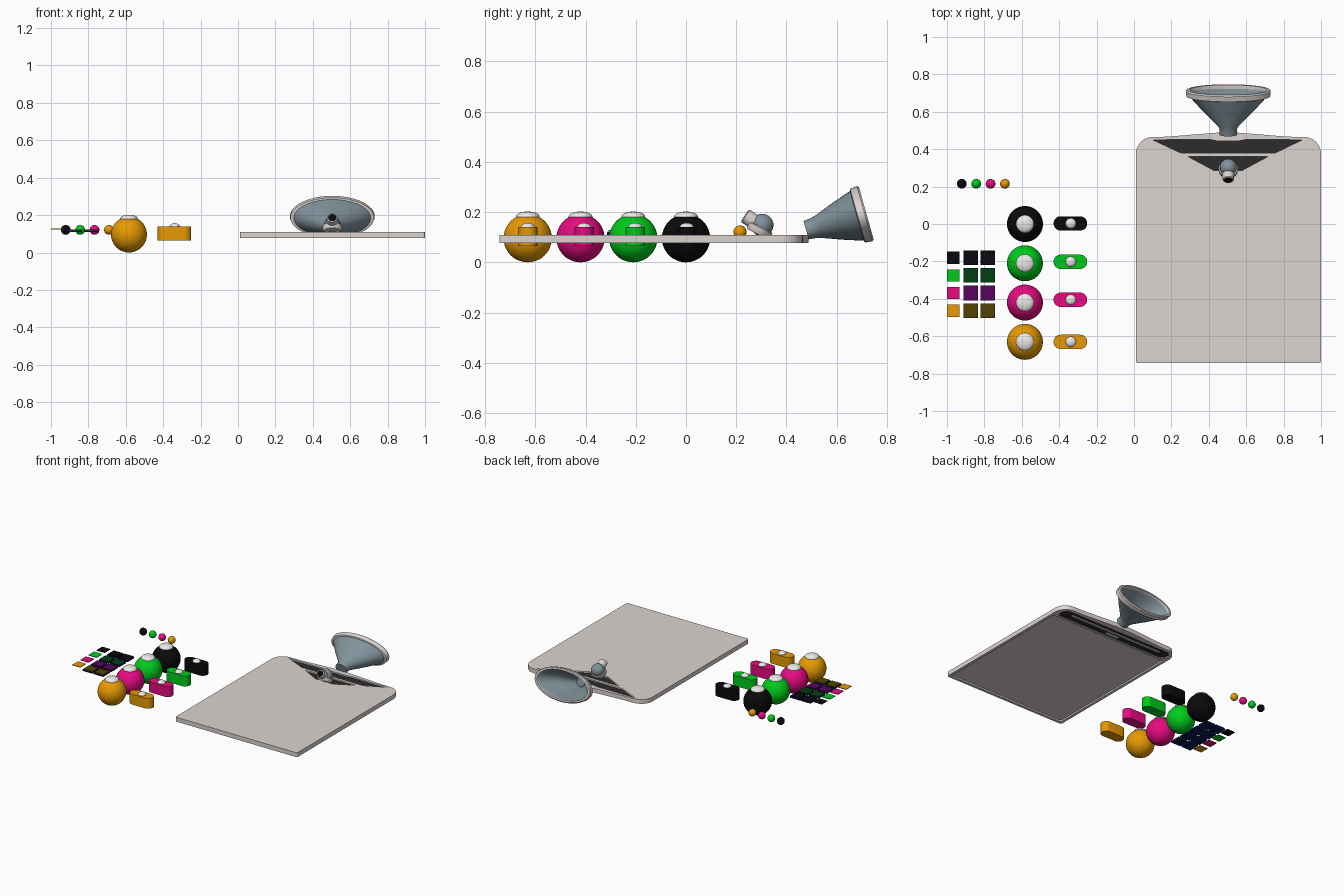
import bpy, bmesh
from math import sin, cos, pi, radians
from mathutils import Vector

if "Cube" in bpy.data.objects:
    bpy.data.objects.remove(bpy.data.objects["Cube"])

MATS = {}
PALETTE = {
    "shell": (0.72, 0.66, 0.64), "cap": (0.85, 0.83, 0.81), "steel": (0.22, 0.29, 0.33),
    "black": (0.003, 0.003, 0.004), "green": (0.0, 0.60, 0.012), "magenta": (0.80, 0.003, 0.22),
    "orange": (0.80, 0.32, 0.001), "dark_green": (0.001, 0.05, 0.006), "purple": (0.10, 0.001, 0.11),
    "brown": (0.085, 0.055, 0.001), "navy": (0.002, 0.008, 0.08), "slot": (0.025, 0.025, 0.025),
}


def finish(name, bm, color=None, smooth=True):
    bmesh.ops.recalc_face_normals(bm, faces=bm.faces[:])
    me = bpy.data.meshes.new(name)
    bm.to_mesh(me)
    bm.free()
    ob = bpy.data.objects.new(name, me)
    bpy.context.collection.objects.link(ob)
    if color:
        if color not in MATS:
            MATS[color] = bpy.data.materials.new(color)
            MATS[color].diffuse_color = (*PALETTE[color], 1)
        me.materials.append(MATS[color])
    if smooth:
        bpy.ops.object.select_all(action='DESELECT')
        ob.select_set(True)
        bpy.context.view_layer.objects.active = ob
        bpy.ops.object.shade_smooth_by_angle(angle=radians(35))
    return ob


def prism(name, pts, z0, z1, color=None, smooth=False):
    bm = bmesh.new()
    lo = [bm.verts.new((x, y, z0)) for x, y in pts]
    hi = [bm.verts.new((x, y, z1)) for x, y in pts]
    bm.faces.new(lo)
    bm.faces.new(hi)
    n = len(pts)
    for i in range(n):
        j = (i + 1) % n
        bm.faces.new((lo[i], lo[j], hi[j], hi[i]))
    return finish(name, bm, color, smooth)


def rounded(x0, x1, y0, y1, r_front, r_back, n=10):
    pts = []
    for cx, cy, r, a in ((x1, y1, r_back, 0), (x0, y1, r_back, 90),
                         (x0, y0, r_front, 180), (x1, y0, r_front, 270)):
        ox = cx - r if cx == x1 else cx + r
        oy = cy - r if cy == y1 else cy + r
        for i in range(n + 1):
            t = radians(a + 90 * i / n)
            pts.append((ox + r * cos(t), oy + r * sin(t)))
    return pts


def loft(name, origin, tilt, rings, color, closed=False, n=48):
    """Elliptical rings (t, rx, rv) along an axis tilted up from +y by `tilt` degrees."""
    t = radians(tilt)
    u, v, o = Vector((0, cos(t), sin(t))), Vector((0, -sin(t), cos(t))), Vector(origin)
    bm = bmesh.new()
    loops = [[bm.verts.new(o + u * d + Vector((rx * cos(2 * pi * i / n), 0, 0)) + v * rv * sin(2 * pi * i / n))
              for i in range(n)] for d, rx, rv in rings]
    pairs = list(zip(loops, loops[1:])) + ([(loops[-1], loops[0])] if closed else [])
    for a, b in pairs:
        for i in range(n):
            j = (i + 1) % n
            bm.faces.new((a[i], a[j], b[j], b[i]))
    if not closed:
        bm.faces.new(loops[0])
        bm.faces.new(loops[-1])
    return finish(name, bm, color)


def ball(name, pos, r, color, seg=40):
    bm = bmesh.new()
    bmesh.ops.create_uvsphere(bm, u_segments=seg, v_segments=seg // 2, radius=r)
    bmesh.ops.translate(bm, verts=bm.verts[:], vec=pos)
    return finish(name, bm, color)


def cap(name, x, y, z, r, h):
    rings = [(-0.012, r, r), (0, r, r)] + [(h * sin(a), r * cos(a), r * cos(a))
                                         for a in (0.35, 0.7, 1.05, 1.35)]
    return loft(name, (x, y, z), 90, rings, "cap", n=32)


def cut(target, pts, z0, z1):
    cutter = prism("cutter", pts, z0, z1)
    cutter.hide_render = True
    mod = target.modifiers.new("recess", 'BOOLEAN')
    mod.object, mod.solver = cutter, 'EXACT'
    bpy.context.view_layer.objects.active = target
    bpy.ops.object.modifier_apply(modifier=mod.name)
    bpy.data.objects.remove(cutter)


# Board with a slightly peaked back edge
CX = 0.504
outline = rounded(0.01, 1.0, -0.743, 0.465, 0.012, 0.09)
outline[11:11] = [(0.82, 0.467), (0.56, 0.488), (0.44, 0.488), (0.18, 0.467)]
board = prism("board", outline, 0.077, 0.109, "shell")

# Recessed dark openings on top, split by a crossbar
upper = [(0.10, 0.45), (0.25, 0.38), (0.755, 0.38), (0.90, 0.45), (0.60, 0.452),
         (0.565, 0.445), (0.44, 0.445), (0.405, 0.452)]
lower = [(0.29, 0.36), (0.43, 0.285), (0.575, 0.285), (0.715, 0.36)]
for name, pts in (("upper_opening", upper), ("lower_opening", lower)):
    cut(board, pts, 0.098, 0.13)
    prism(name, pts, 0.096, 0.0995, "slot")

# Hollow underside and long dark slot
cut(board, rounded(0.03, 0.98, -0.723, 0.335, 0.01, 0.01), 0.05, 0.088)
slot = rounded(0.045, 0.965, 0.35, 0.445, 0.04, 0.047)
cut(board, slot, 0.05, 0.083)
prism("underside_slot", slot, 0.0815, 0.085, "slot")
prism("slot_strip", rounded(0.12, 0.88, 0.4, 0.415, 0.005, 0.005), 0.078, 0.083, "shell")
prism("slot_latch", rounded(0.45, 0.555, 0.365, 0.385, 0.005, 0.005), 0.078, 0.083, "shell")

# Oval horn with neck and rim
base = (CX, 0.478, 0.128)
loft("horn", base, 15.7, [(0, .046, .038), (.03, .046, .041), (.05, .056, .046), (.13, .135, .076),
     (.22, .214, .106), (.235, .204, .098), (.13, .122, .064), (.05, .044, .035), (.02, .034, .03)], "steel")
loft("horn_rim", base, 15.7, [(.210, .215, .105), (.213, .224, .111), (.242, .227, .114),
     (.249, .221, .108), (.249, .206, .097), (.210, .200, .094)], "shell", closed=True)

# Small swivel nozzle in a tilted collar
ball("nozzle_ball", (CX, 0.303, 0.148), 0.045, "steel")
loft("nozzle_collar", (CX, 0.292, 0.128), 63,
     [(-.018, .044, .044), (-.008, .051, .051), (.010, .053, .053), (.014, .05, .05), (.014, .04, .04)],
     "shell", n=32)
loft("nozzle_tube", (CX, 0.30, 0.142), 146, [(0, .03, .03), (.075, .03, .03), (.079, .027, .027),
     (.079, .022, .022), (.06, .022, .022)], "shell", n=32)
loft("nozzle_hole", (CX, 0.30, 0.142), 146, [(.058, .0225, .0225), (.080, .0225, .0225)], "black", n=32)

# Four colour sets: large ball, pill box, bead and swatches
sets = [("black", "black"), ("green", "dark_green"), ("magenta", "purple"), ("orange", "brown")]
for i, (color, dark) in enumerate(sets):
    y = -0.21 * i
    ball(color + "_ball", (-0.583, y, 0.096), 0.096, color, 48)
    cap(color + "_ball_cap", -0.583, y, 0.184, 0.047, 0.018)
    py = (0.003, -0.202, -0.405, -0.63)[i]
    prism(color + "_pill_box", rounded(-0.43, -0.25, py - .038, py + .038, .0375, .0375),
          0.064, 0.14, color, True)
    cap(color + "_pill_button", -0.338, py, 0.14, 0.028, 0.017)
    ball(color + "_bead", (-0.921 + 0.077 * i, 0.215, 0.121), 0.026, color, 24)
    sy = -0.181 - 0.094 * i

    def square(x, h):
        return [(x - h, sy - h), (x + h, sy - h), (x + h, sy + h), (x - h, sy + h)]
    prism(color + "_swatch", square(-0.967, 0.033), 0.124, 0.128, color)
    for k, x in enumerate((-0.872, -0.783)):
        prism(f"{color}_tile_base_{k}", square(x, 0.039), 0.109, 0.119, "navy")
        prism(f"{color}_tile_{k}", square(x, 0.037), 0.119, 0.123, dark)

for m in bpy.data.materials:
    if m.users and not m.is_grease_pencil:
        m.use_nodes = True
        m.node_tree.nodes["Principled BSDF"].inputs["Base Color"].default_value = m.diffuse_color
